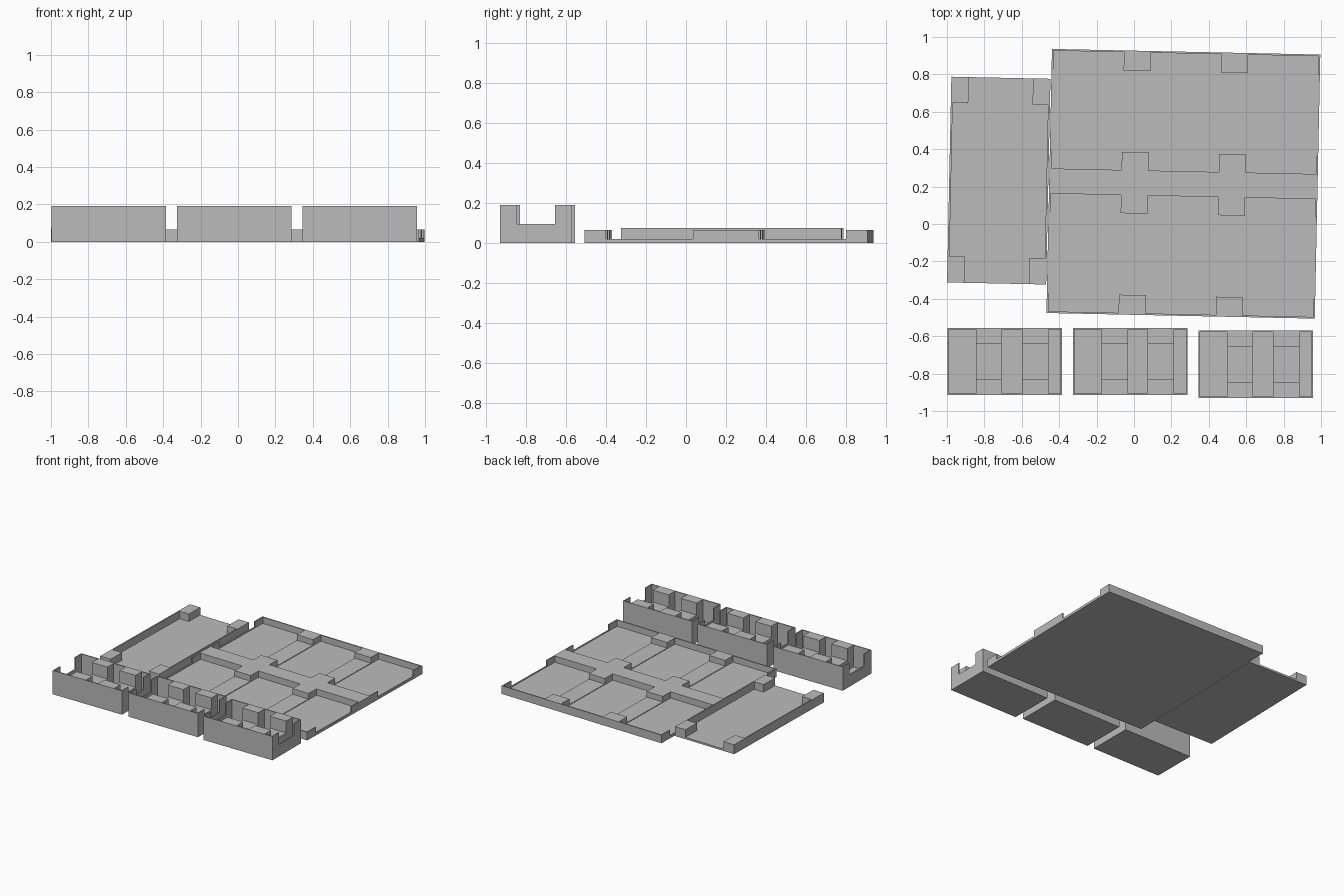
import bpy, bmesh, math

if "Cube" in bpy.data.objects:
    bpy.data.objects.remove(bpy.data.objects["Cube"])

grey = bpy.data.materials.new("plain_grey")
grey.diffuse_color = (0.5, 0.5, 0.5, 1)
grey.use_nodes = True
grey.node_tree.nodes["Principled BSDF"].inputs["Base Color"].default_value = grey.diffuse_color


def carved_block(name, size, cuts, centre, angle=0.0):
    """Solid block of size (w, d, h); each cut (x0, x1, y0, y1, z) lowers the top to z."""
    w, d, h = size
    xs = sorted({-w / 2, w / 2} | {c[i] for c in cuts for i in (0, 1)})
    ys = sorted({-d / 2, d / 2} | {c[i] for c in cuts for i in (2, 3)})
    nx, ny = len(xs) - 1, len(ys) - 1

    def height(i, j):
        if not (0 <= i < nx and 0 <= j < ny):
            return 0.0
        x, y = (xs[i] + xs[i + 1]) / 2, (ys[j] + ys[j + 1]) / 2
        return min([h] + [c[4] for c in cuts if c[0] < x < c[1] and c[2] < y < c[3]])

    bm = bmesh.new()

    def face(points):
        bm.faces.new([bm.verts.new(p) for p in points])

    for i in range(nx):
        for j in range(ny):
            z = height(i, j)
            corners = [(xs[i], ys[j]), (xs[i + 1], ys[j]),
                       (xs[i + 1], ys[j + 1]), (xs[i], ys[j + 1])]
            face([(*p, z) for p in corners])
            face([(*p, 0) for p in reversed(corners)])
            # Vertical wall wherever the neighbour is lower
            for k, (di, dj) in enumerate(((0, -1), (1, 0), (0, 1), (-1, 0))):
                low = height(i + di, j + dj)
                if low < z:
                    a, b = corners[k], corners[(k + 1) % 4]
                    face([(*a, low), (*b, low), (*b, z), (*a, z)])
    bmesh.ops.remove_doubles(bm, verts=bm.verts, dist=1e-5)
    mesh = bpy.data.meshes.new(name)
    bm.to_mesh(mesh)
    bm.free()
    mesh.materials.append(grey)
    ob = bpy.data.objects.new(name, mesh)
    ob.location = (*centre, 0)
    ob.rotation_euler.z = math.radians(angle)
    bpy.context.collection.objects.link(ob)
    return ob


# Large tray: six card pockets, with finger slots running across each row
W, D = 1.435, 1.412
cuts = []
for side in (-1, 1):
    y = side * 0.382
    cuts.append((-W / 2, W / 2, y - 0.218, y + 0.218, 0.02))
    for x in (-0.52, 0, 0.52):
        cuts.append((x - 0.188, x + 0.188, y - 0.315, y + 0.315, 0.015))
carved_block("six_pocket_tray", (W, D, 0.065), cuts, (0.264, 0.215), -1.2)

# Long tray: one pocket, thin side walls, corner blocks and open ends
carved_block("long_tray", (0.53, 1.1, 0.075),
             [(-0.255, 0.255, -0.41, 0.41, 0.015), (-0.172, 0.172, -0.55, 0.55, 0.015)],
             (-0.723, 0.232), -1.2)

# Three small deep trays: three slots each, with a half-height channel along the length
for n, (x, y) in enumerate(((-0.692, -0.735), (-0.02, -0.735), (0.65, -0.75))):
    cuts = [(-0.306, 0.306, -0.095, 0.095, 0.095)]
    cuts += [(a, b, -0.172, 0.172, 0.015)
             for a, b in ((-0.298, -0.153), (-0.013, 0.093), (0.235, 0.298))]
    carved_block(f"deep_slot_tray_{n + 1}", (0.612, 0.36, 0.19), cuts, (x, y))
